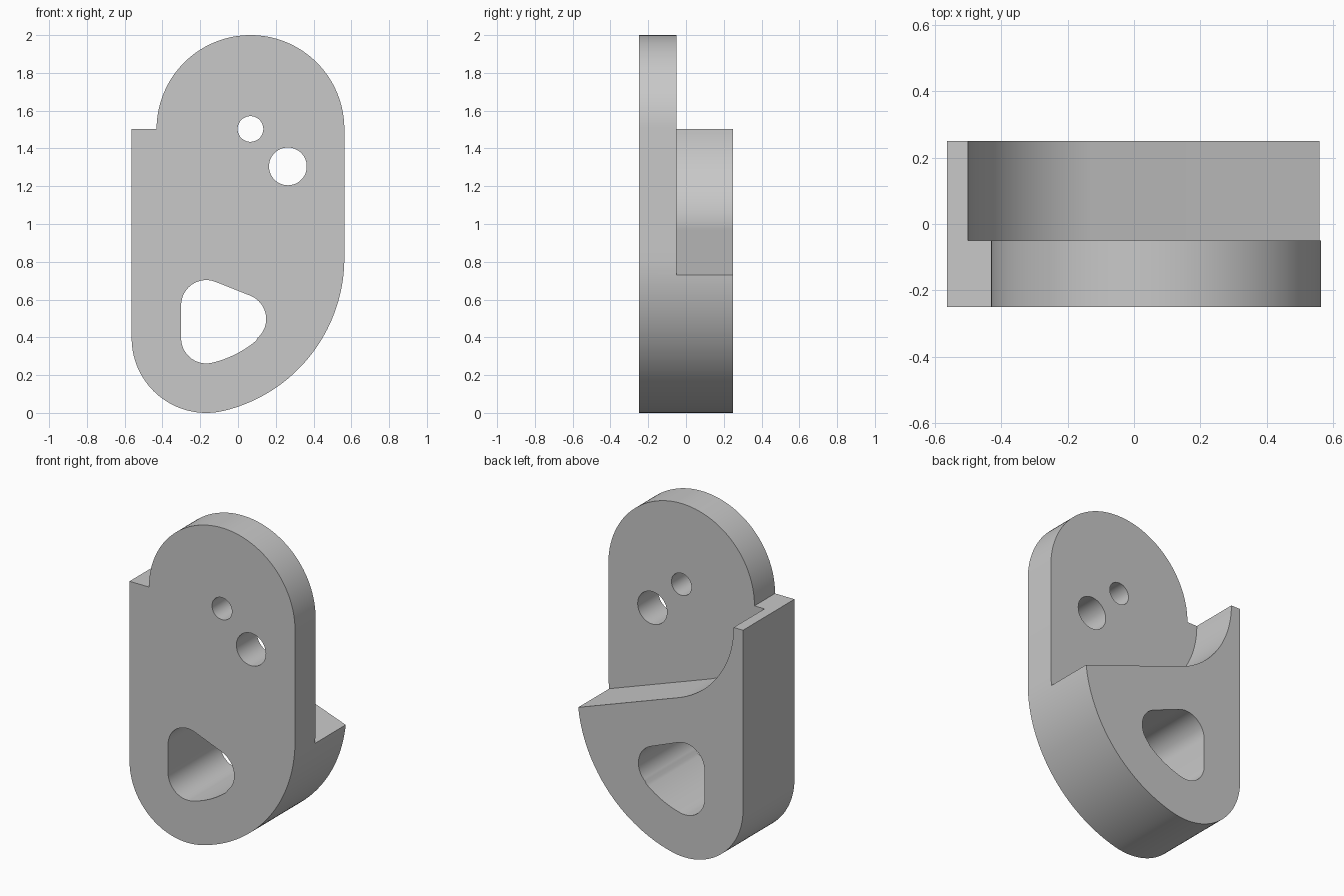
import bpy, bmesh
from math import radians, cos, sin, atan2, degrees, acos, hypot

cube = bpy.data.objects.get("Cube")
if cube:
    bpy.data.objects.remove(cube, do_unlink=True)

grey = bpy.data.materials.new("plain grey")
grey.use_nodes = True
grey.diffuse_color = (0.58, 0.58, 0.58, 1)
grey.node_tree.nodes["Principled BSDF"].inputs["Base Color"].default_value = (0.58, 0.58, 0.58, 1)


def arc(centre, r, a0, a1, steps=32):
    """Points of an arc in the xz plane, angles in degrees."""
    angles = [radians(a0 + (a1 - a0) * i / steps) for i in range(steps + 1)]
    return [(centre[0] + r * cos(a), centre[1] + r * sin(a)) for a in angles]


def direction(a, b):
    return degrees(atan2(b[1] - a[1], b[0] - a[0]))


def prism(name, points, y0, y1):
    """Extrude an xz profile along y."""
    bm = bmesh.new()
    face = bm.faces.new([bm.verts.new((x, y0, z)) for x, z in points])
    ext = bmesh.ops.extrude_face_region(bm, geom=[face])["geom"]
    bmesh.ops.translate(bm, vec=(0, y1 - y0, 0),
                        verts=[v for v in ext if isinstance(v, bmesh.types.BMVert)])
    bmesh.ops.recalc_face_normals(bm, faces=bm.faces)
    mesh = bpy.data.meshes.new(name)
    bm.to_mesh(mesh)
    bm.free()
    mesh.materials.append(grey)
    obj = bpy.data.objects.new(name, mesh)
    bpy.context.collection.objects.link(obj)
    return obj


def cut(target, cutter):
    cutter.hide_render = True
    mod = target.modifiers.new("cut", 'BOOLEAN')
    mod.operation, mod.solver, mod.object = 'DIFFERENCE', 'EXACT', cutter
    bpy.context.view_layer.objects.active = target
    bpy.ops.object.modifier_apply(modifier=mod.name)
    bpy.data.objects.remove(cutter, do_unlink=True)


# Key centres of the outline
HALF, FRONT, BACK, STEP = 0.563, -0.25, 0.25, -0.05
head, head_r = (0.066, 1.503), 0.497
foot, foot_r = (-0.168, 0.395), 0.395
sweep, sweep_r = (-0.269, 0.82), 0.832
tangent = direction(sweep, foot)

# Bracket body: rounded head, stepped left side, sweeping lower right
outline = arc(head, head_r, 0, 180, 64) + [(-HALF, head[1])]
outline += arc(foot, foot_r, 180, 360 + tangent)
outline += arc(sweep, sweep_r, tangent, 0, 48)[1:]
body = prism("bracket_body", outline, FRONT, BACK)

# Recess behind the head: concave arc running into a sloping shelf
edge, recess_r = (0.555, 0.73), 0.565
reach = hypot(edge[0] - head[0], edge[1] - head[1])
turn = direction(head, edge) - degrees(acos(recess_r / reach))
recess = arc(head, recess_r, -180, turn, 40)
tx, tz = recess[-1]
slope = (edge[1] - tz) / (edge[0] - tx)
recess += [(0.8, tz + slope * (0.8 - tx)), (0.8, 2.2), (recess[0][0], 2.2)]
cut(body, prism("recess_cutter", recess, STEP, 0.5))

# Two round pin holes
for centre, r in ((head, 0.068), ((0.264, 1.305), 0.1)):
    cut(body, prism("pin_hole_cutter", arc(centre, r, 0, 360, 48)[:-1], -0.5, 0.5))

# Rounded three-sided opening through the foot
nose, upper, r = (0.016, 0.497), (-0.168, 0.57), 0.133
bend = direction(sweep, nose)
normal = direction(nose, upper) - 90
opening = arc(nose, r, bend, normal, 20) + arc(upper, r, normal, 180, 20)
opening += arc(foot, r, 180, 360 + tangent, 20)
opening += arc(sweep, 0.57, tangent, bend, 16)[1:-1]
cut(body, prism("opening_cutter", opening, -0.5, 0.5))

# Smooth curved walls, crisp edges
bpy.ops.object.select_all(action='DESELECT')
body.select_set(True)
bpy.context.view_layer.objects.active = body
bpy.ops.object.shade_smooth_by_angle(angle=radians(25))
